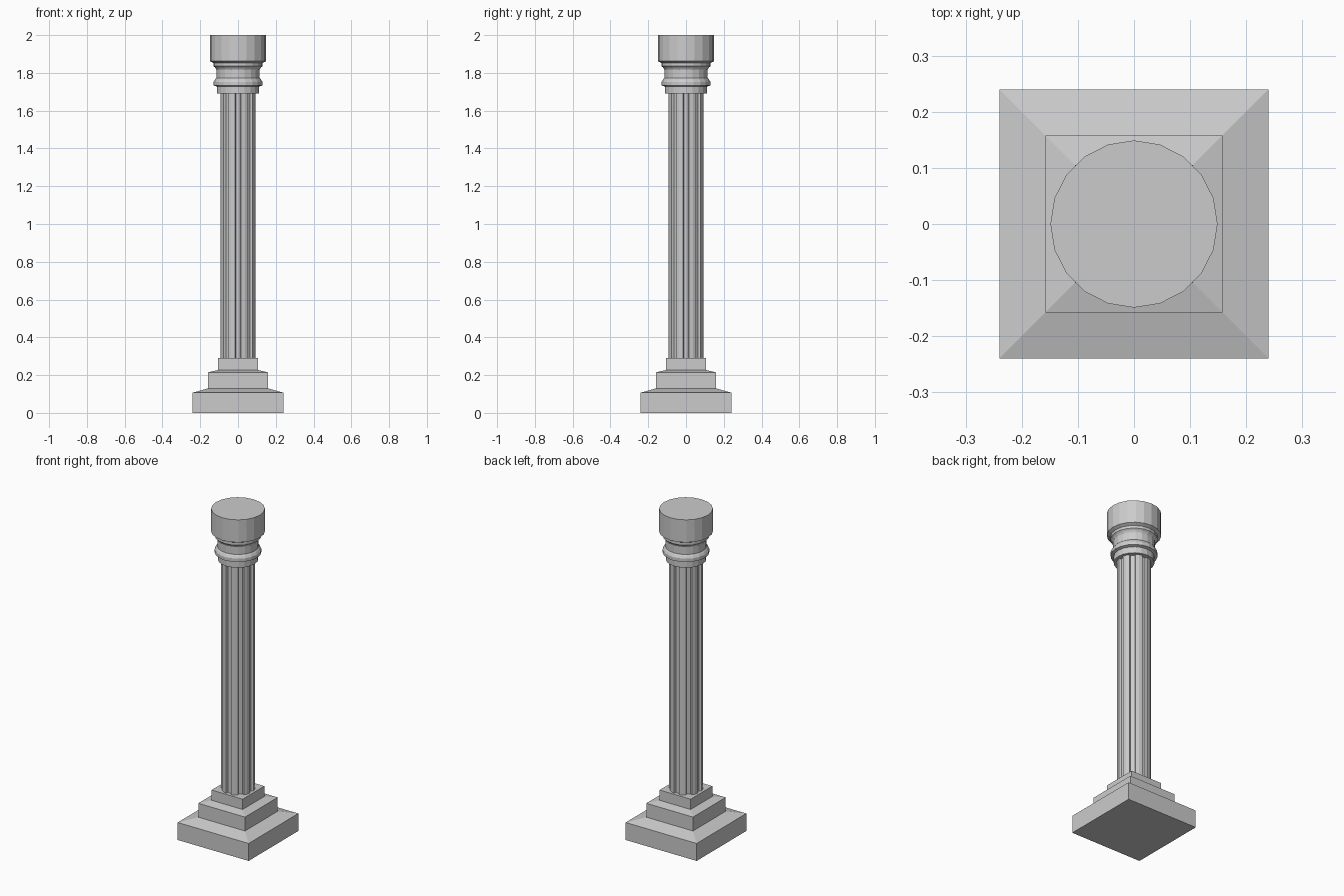
import bpy, bmesh, math

if "Cube" in bpy.data.objects:
    bpy.data.objects.remove(bpy.data.objects["Cube"])


def loft(name, rings):
    """Skin a stack of rings (equal vertex counts) and cap both ends."""
    bm = bmesh.new()
    loops = [[bm.verts.new(p) for p in ring] for ring in rings]
    n = len(loops[0])
    for a, b in zip(loops, loops[1:]):
        for i in range(n):
            j = (i + 1) % n
            bm.faces.new((a[i], a[j], b[j], b[i]))
    bm.faces.new(loops[0][::-1])
    bm.faces.new(loops[-1])
    bmesh.ops.recalc_face_normals(bm, faces=bm.faces)
    mesh = bpy.data.meshes.new(name)
    bm.to_mesh(mesh)
    bm.free()
    obj = bpy.data.objects.new(name, mesh)
    bpy.context.collection.objects.link(obj)
    return obj


def polar(r, deg, z):
    a = math.radians(deg)
    return (r * math.cos(a), r * math.sin(a), z)


def square(h, z):
    return [(-h, -h, z), (h, -h, z), (h, h, z), (-h, h, z)]


def circle(r, z, n=20):
    return [polar(r, 360 * i / n, z) for i in range(n)]


# Stepped square base with sloped ledges
base = [(0.24, 0), (0.24, 0.107), (0.158, 0.13), (0.158, 0.215),
        (0.105, 0.227), (0.105, 0.29)]
loft("stepped_base", [square(h, z) for h, z in base])

# Fluted shaft: raised ribs separated by shallow grooves
FLUTES = 8
STEP = 360 / FLUTES


def fluted(z):
    ring = []
    for i in range(FLUTES):
        c = i * STEP
        ring += [polar(0.081, c - 8, z), polar(0.081, c + 8, z),
                 polar(0.094, c + 10, z), polar(0.095, c + STEP / 2, z),
                 polar(0.094, c + STEP - 10, z)]
    return ring


loft("fluted_shaft", [fluted(0.28), fluted(1.70)])

# Turned capital with mouldings and a drum on top
capital = [(0.112, 1.69), (0.112, 1.728), (0.129, 1.733), (0.129, 1.753),
           (0.121, 1.766), (0.115, 1.772), (0.115, 1.818), (0.121, 1.828),
           (0.13, 1.836), (0.13, 1.852), (0.149, 1.862), (0.149, 2.0)]
loft("capital", [circle(r, z) for r, z in capital])
